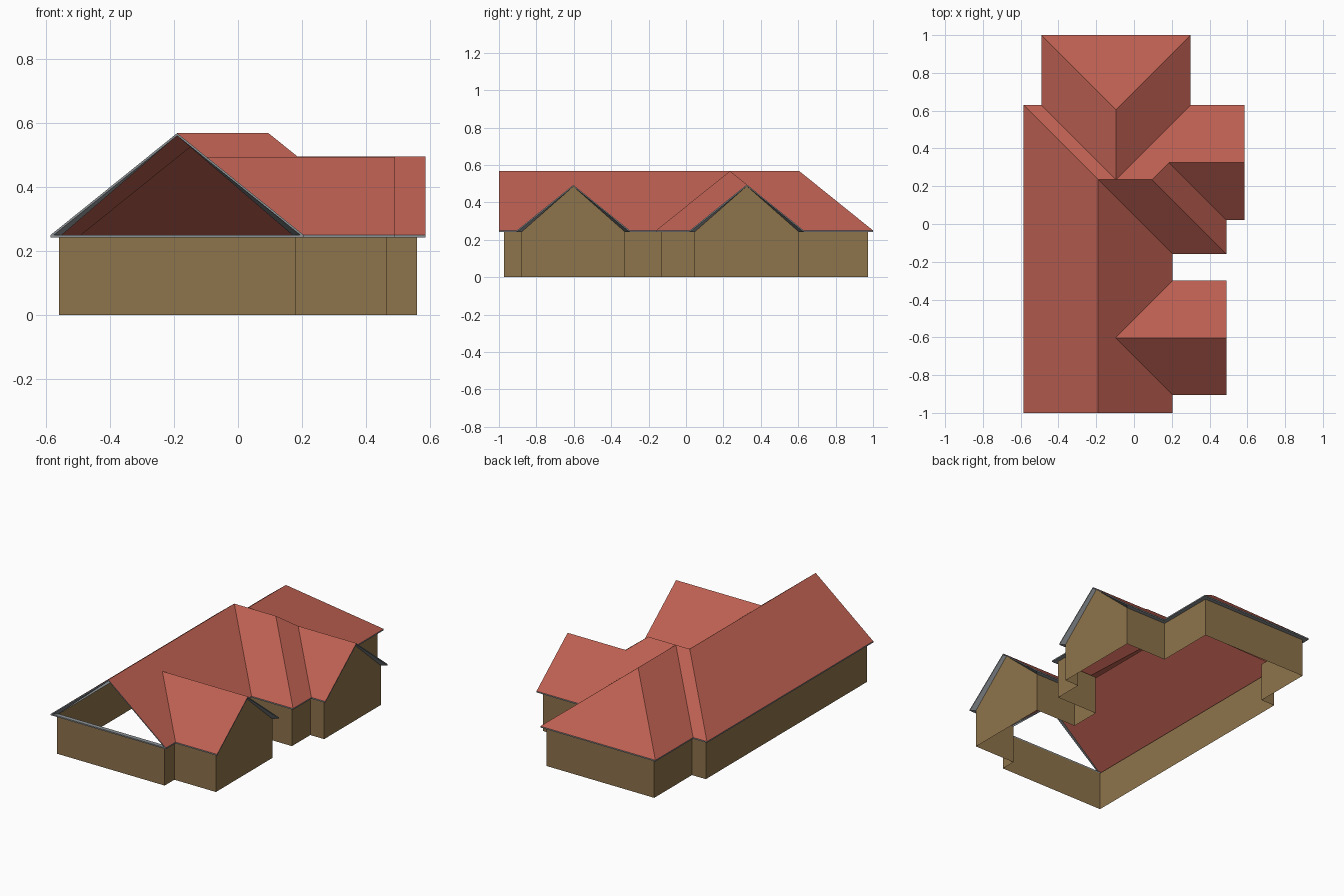
import bpy

if "Cube" in bpy.data.objects:
    bpy.data.objects.remove(bpy.data.objects["Cube"])

EAVE, SLOPE = 0.25, 0.805      # eave height and roof pitch
OVER, TRIM = 0.026, 0.008      # overhang and fascia depth


def material(name, rgb):
    m = bpy.data.materials.new(name)
    m.diffuse_color = (*rgb, 1)
    m.use_nodes = True
    m.node_tree.nodes["Principled BSDF"].inputs["Base Color"].default_value = m.diffuse_color
    return m


ROOF = material("red roof", (0.50, 0.115, 0.082))
WALL = material("tan wall", (0.27, 0.172, 0.070))
GREY = material("grey trim", (0.27, 0.29, 0.30))


def build(name, faces, mat):
    """Make a flat mesh from a list of faces, sharing equal points."""
    verts, index = [], {}
    ids = []
    for f in faces:
        row = []
        for p in f:
            key = tuple(round(c, 5) for c in p)
            if key not in index:
                index[key] = len(verts)
                verts.append(key)
            row.append(index[key])
        ids.append(row)
    mesh = bpy.data.meshes.new(name)
    mesh.from_pydata(verts, [], ids)
    mesh.materials.append(mat)
    ob = bpy.data.objects.new(name, mesh)
    bpy.context.collection.objects.link(ob)
    return ob


def up(x, y, run=0.0):
    """Roof point: height follows from its run in from the eave."""
    return (x, y, EAVE + SLOPE * run)


# Ridge ends, gable peaks and junctions
M, G, R = 0.395, 0.3025, 0.305
main_front, main_back = up(-.19, -1, M), up(-.19, .235, M)
hip_front, hip_back = up(-.095, .235, M), up(-.095, .605, M)
cross_end = up(.095, .235, M)
side_in, side_out = up(.185, .325, R), up(.585, .325, R)
porch_in, porch_out = up(-.0975, -.6025, G), up(.49, -.6025, G)

# Eave outline, counter-clockwise, gable peaks included
outline = [up(-.585, -1), main_front, up(.205, -1), up(.205, -.905),
           up(.49, -.905), porch_out, up(.49, -.30), up(.205, -.30),
           up(.205, -.16), up(.49, -.16), up(.49, .02), up(.585, .02),
           side_out, up(.585, .63), up(.30, .63), up(.30, 1),
           up(-.49, 1), up(-.49, .63), up(-.585, .63)]
o = outline

# Roof slopes
build("main_roof", [
    [o[0], main_front, main_back, o[18]],
    [main_front, o[2], o[3], porch_in, o[7], o[8], main_back]], ROOF)
build("front_wing_roof", [
    [o[3], o[4], porch_out, porch_in],
    [porch_in, porch_out, o[6], o[7]]], ROOF)
build("cross_roof", [
    [o[8], o[9], cross_end, hip_front, main_back],
    [o[9], o[10], side_in, cross_end],
    [o[10], o[11], side_out, side_in],
    [side_in, side_out, o[13], o[14], hip_front, cross_end],
    [o[18], main_back, hip_front, o[17]]], ROOF)
build("back_hip_roof", [
    [o[14], o[15], hip_back, hip_front],
    [o[15], o[16], hip_back],
    [o[16], o[17], hip_front, hip_back]], ROOF)


def normal(a, b):
    """Inward unit normal of an axis-aligned outline edge."""
    dx, dy = b[0] - a[0], b[1] - a[1]
    d = abs(dx) + abs(dy)
    return (-dy / d, dx / d)


# Wall line: the outline moved inward by the overhang
n = len(outline)
inner = []
for i, p in enumerate(outline):
    n1 = normal(outline[i - 1], p)
    n2 = normal(p, outline[(i + 1) % n])
    off = n1 if abs(n1[0] - n2[0]) < .01 else (n1[0] + n2[0], n1[1] + n2[1])
    inner.append((p[0] + OVER * off[0], p[1] + OVER * off[1], p[2] - TRIM))


def drop(p, z):
    return (p[0], p[1], z)


# Walls: the front gable stays open, so its peak is skipped
ring = [p for i, p in enumerate(inner) if i != 1]
build("walls", [[drop(a, 0), drop(b, 0), b, a]
                for a, b in zip(ring, ring[1:] + ring[:1])], WALL)

# Fascia and soffit around every eave and rake
trim = []
for i in range(n):
    j = (i + 1) % n
    a, b = outline[i], outline[j]
    la, lb = drop(a, a[2] - TRIM), drop(b, b[2] - TRIM)
    trim += [[la, lb, b, a], [lb, la, inner[i], inner[j]]]
build("fascia_and_soffit", trim, GREY)

# Flat tie strip across the open front gable
x0, x1, y0, y1 = -.585, .205, -1, -1 + OVER
lo, hi = EAVE - TRIM, EAVE
build("front_tie_strip", [
    [(x0, y0, lo), (x1, y0, lo), (x1, y0, hi), (x0, y0, hi)],
    [(x0, y0, hi), (x1, y0, hi), (x1, y1, hi), (x0, y1, hi)],
    [(x1, y1, lo), (x0, y1, lo), (x0, y1, hi), (x1, y1, hi)],
    [(x0, y1, lo), (x1, y1, lo), (x1, y0, lo), (x0, y0, lo)]], GREY)
